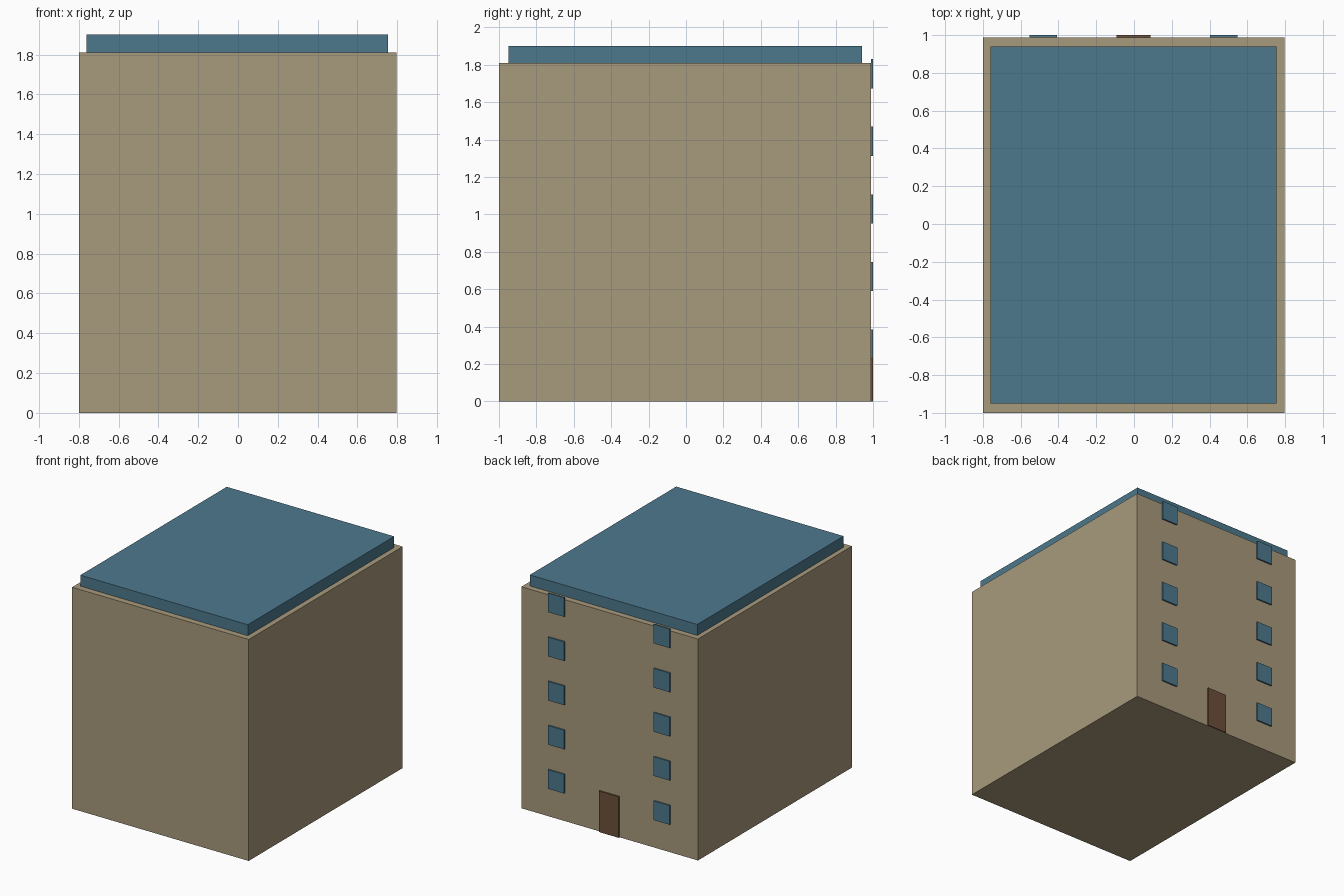
import bpy

if "Cube" in bpy.data.objects:
    bpy.data.objects.remove(bpy.data.objects["Cube"])


def material(name, color):
    m = bpy.data.materials.new(name)
    m.diffuse_color = color
    m.use_nodes = True
    m.node_tree.nodes["Principled BSDF"].inputs["Base Color"].default_value = m.diffuse_color
    return m


def box(name, lo, hi, mat):
    """Axis-aligned box spanning two opposite corners."""
    bpy.ops.mesh.primitive_cube_add(size=1, location=[(a + b) / 2 for a, b in zip(lo, hi)])
    ob = bpy.context.object
    ob.name = name
    ob.scale = [b - a for a, b in zip(lo, hi)]
    bpy.ops.object.transform_apply(location=False, rotation=False, scale=True)
    ob.data.materials.append(mat)
    return ob


wall = material("wall_tan", (0.39, 0.32, 0.20, 1))
blue = material("slate_blue", (0.075, 0.19, 0.27, 1))
brown = material("door_brown", (0.15, 0.08, 0.045, 1))

BACK = 0.988    # rear wall plane
FLOOR = 0.361   # storey height

# Main block and roof slab
box("building_body", (-0.8, -1.0, 0), (0.797, BACK, 1.81), wall)
box("roof_slab", (-0.76, -0.95, 1.81), (0.754, 0.94, 1.90), blue)

# Door on the rear wall
box("door", (-0.092, BACK, 0), (0.088, 1.0, 0.335), brown)

# Two columns of windows, one pair per storey
for storey in range(5):
    z = 0.23 + storey * FLOOR
    for side, x in (("left", -0.48), ("right", 0.475)):
        box(f"window_{side}_{storey + 1}", (x - 0.073, BACK, z), (x + 0.073, 1.0, z + 0.156), blue)
